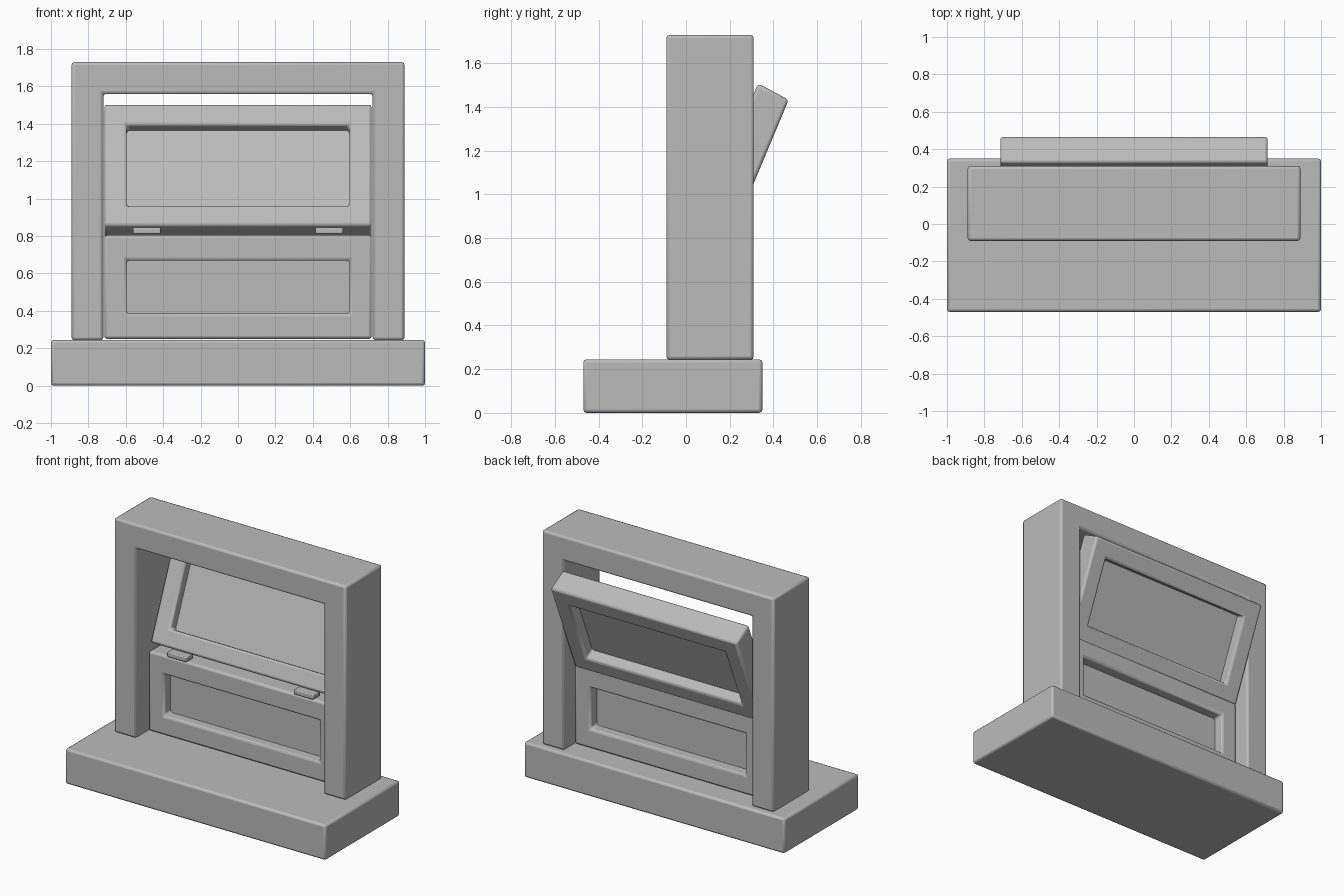
import bpy
import bmesh
from mathutils import Matrix, Vector

old = bpy.data.objects.get("Cube")
if old:
    bpy.data.objects.remove(old, do_unlink=True)

# One plain grey for every part
grey = bpy.data.materials.new("plain grey")
grey.use_nodes = True
colour = (0.5, 0.5, 0.5, 1)
grey.diffuse_color = colour
grey.node_tree.nodes["Principled BSDF"].inputs["Base Color"].default_value = colour


def finish(name, bm, bevel):
    """Turn a bmesh into a grey object with softly rounded edges."""
    bmesh.ops.recalc_face_normals(bm, faces=bm.faces)
    mesh = bpy.data.meshes.new(name)
    bm.to_mesh(mesh)
    bm.free()
    mesh.materials.append(grey)
    obj = bpy.data.objects.new(name, mesh)
    bpy.context.collection.objects.link(obj)
    if bevel:
        mod = obj.modifiers.new("rounded edges", 'BEVEL')
        mod.width = bevel
        mod.segments = 2
        mod.limit_method = 'ANGLE'
    bpy.ops.object.select_all(action='DESELECT')
    obj.select_set(True)
    bpy.context.view_layer.objects.active = obj
    bpy.ops.object.shade_smooth_by_angle(angle=0.9)
    return obj


def box(name, low, high, bevel=0.015, matrix=Matrix()):
    bm = bmesh.new()
    bmesh.ops.create_cube(bm, size=1)
    low, high = Vector(low), Vector(high)
    for v in bm.verts:
        v.co = matrix @ Vector(a + (b - a) * (c + 0.5) for a, b, c in zip(low, high, v.co))
    return finish(name, bm, bevel)


def ring(name, outer, inner, front, back, closed=True, bevel=0.015, matrix=Matrix()):
    """Mitred frame between two outlines in x and z, thick in y."""
    bm = bmesh.new()
    rows = []
    for (ox, oz), (ix, iz) in zip(outer, inner):
        corners = ((ox, front, oz), (ix, front, iz), (ix, back, iz), (ox, back, oz))
        rows.append([bm.verts.new(matrix @ Vector(c)) for c in corners])
    for i in range(len(rows) if closed else len(rows) - 1):
        a, b = rows[i], rows[(i + 1) % len(rows)]
        for j in range(4):
            k = (j + 1) % 4
            bm.faces.new((a[j], a[k], b[k], b[j]))
    if not closed:
        bm.faces.new(rows[0])
        bm.faces.new(rows[-1])
    return finish(name, bm, bevel)


def outline(half, bottom, top):
    return [(-half, bottom), (-half, top), (half, top), (half, bottom)]


# Base slab and the three-sided surround standing on it
box("base", (-1, -0.47, 0), (1, 0.35, 0.245))
ring("surround", outline(0.89, 0.243, 1.73), outline(0.72, 0.243, 1.56),
     -0.09, 0.31, closed=False)

# Upright lower sash with its pane
ring("lower_sash", outline(0.715, 0.25, 0.805), outline(0.595, 0.385, 0.67), 0.04, 0.2)
box("lower_pane", (-0.61, 0.11, 0.37), (0.61, 0.125, 0.685), bevel=0)

# Upper sash tipped backwards: columns give the width, depth and height axes
tilt = Matrix(((1, 0, 0, 0),
               (0, 0.14, 0.272, 0.058),
               (0, -0.075, 0.65, 0.858),
               (0, 0, 0, 1)))
ring("upper_sash", outline(0.715, 0, 1), outline(0.595, 0.165, 0.828), 0, 1, matrix=tilt)
box("upper_pane", (-0.61, 0.42, 0.145), (0.61, 0.52, 0.85), bevel=0, matrix=tilt)

# Hinge blocks between the sashes
for side, x in (("left", 0.487), ("right", -0.487)):
    box(side + "_hinge", (x - 0.074, 0.02, 0.812), (x + 0.074, 0.1, 0.846), bevel=0.006)
